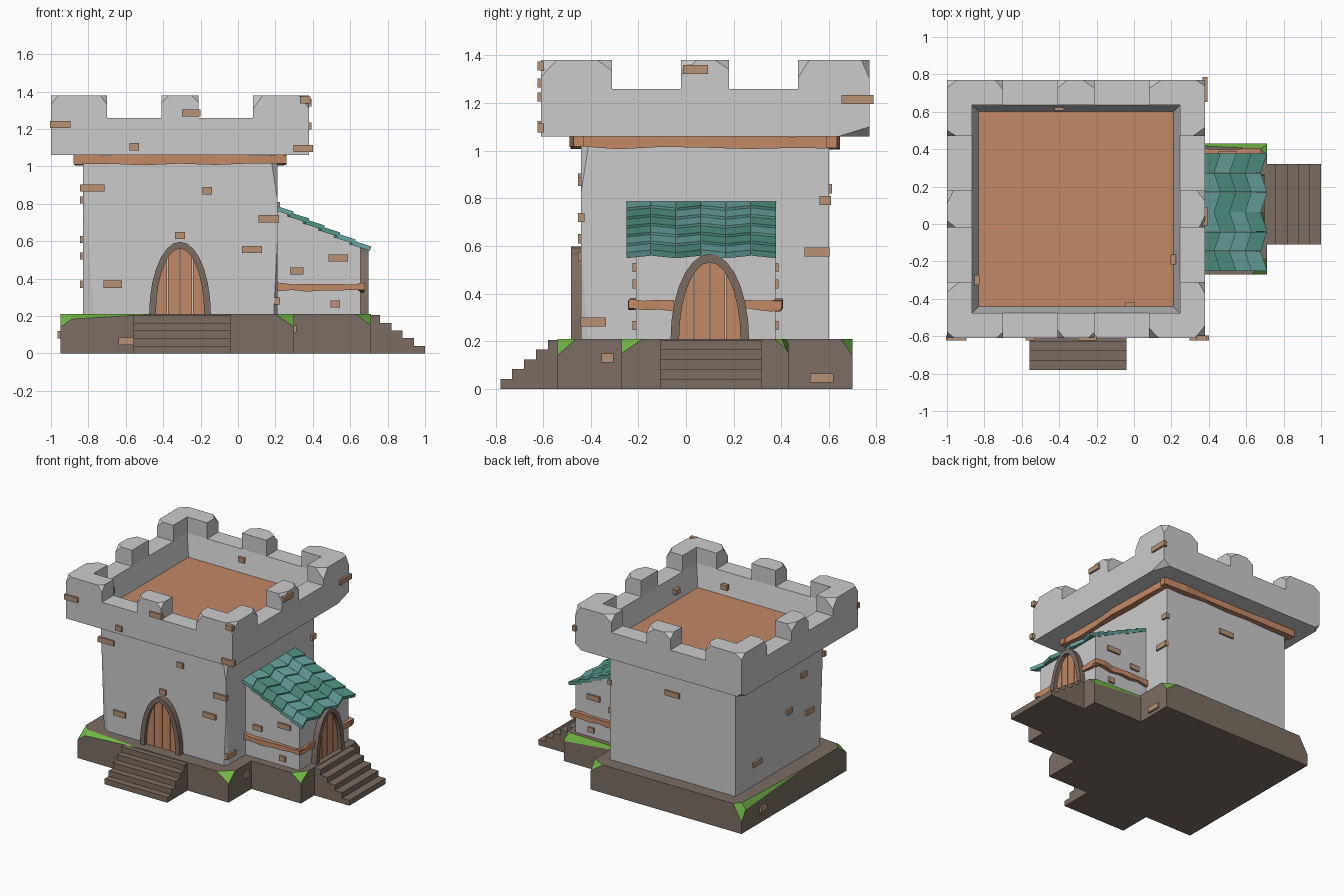
import bpy, bmesh, math, random
from mathutils import Vector as V

if "Cube" in bpy.data.objects:
    bpy.data.objects.remove(bpy.data.objects["Cube"])

random.seed(4)
R = random.uniform


def mat(name, r, g, b):
    m = bpy.data.materials.new(name)
    m.diffuse_color = (r, g, b, 1)
    m.use_nodes = True
    m.node_tree.nodes["Principled BSDF"].inputs["Base Color"].default_value = m.diffuse_color
    return m


EARTH = mat("earth", .20, .155, .125)
MOSS = mat("moss", .17, .49, .06)
WOOD = mat("wood", .54, .25, .13)
DARK = mat("dark_wood", .20, .15, .115)
BRICK = mat("brick", .48, .29, .17)
TEAL_A = mat("teal", .08, .30, .235)
TEAL_B = mat("light_teal", .14, .38, .36)


def make(name, parts, mats=(), chips=()):
    """Each part is a list of loops lofted together and capped.
    Each chip is (corner, inward size) and slices that corner off."""
    bm = bmesh.new()
    for loops in parts:
        rings = [[bm.verts.new(p) for p in l] for l in loops]
        n = len(rings[0])
        bm.faces.new(rings[0])
        bm.faces.new(rings[-1])
        for a, b in zip(rings, rings[1:]):
            for i in range(n):
                bm.faces.new((a[i], a[(i + 1) % n], b[(i + 1) % n], b[i]))
    for c, s in chips:
        no = -V((1 / s[0], 1 / s[1], 1 / s[2])).normalized()
        res = bmesh.ops.bisect_plane(bm, geom=bm.verts[:] + bm.edges[:] + bm.faces[:],
                                     plane_co=V(c) + V((s[0], 0, 0)), plane_no=no, clear_outer=True)
        cut = [g for g in res['geom_cut'] if isinstance(g, bmesh.types.BMEdge)]
        if cut:
            bmesh.ops.edgeloop_fill(bm, edges=cut, mat_nr=1 if len(mats) > 1 else 0)
    bmesh.ops.recalc_face_normals(bm, faces=bm.faces[:])
    me = bpy.data.meshes.new(name)
    bm.to_mesh(me)
    bm.free()
    for m in mats:
        me.materials.append(m)
    ob = bpy.data.objects.new(name, me)
    bpy.context.collection.objects.link(ob)
    return ob


def prism(pts, vec):
    return [[V(p) for p in pts], [V(p) + V(vec) for p in pts]]


def box(x0, x1, y0, y1, z0, z1):
    return prism([(x0, y0, z0), (x1, y0, z0), (x1, y1, z0), (x0, y1, z0)], (0, 0, z1 - z0))


CX, CY = -.31, .08


def square(h, z):
    return [V((CX + sx * h, CY + sy * h, z)) for sx, sy in ((-1, -1), (1, -1), (1, 1), (-1, 1))]


# earth plinths with mossy chipped corners
make("tower_base", [box(-.95, .30, -.54, .70, 0, .21)], [EARTH, MOSS], [
    ((-.95, -.54, .21), (.10, .10, -.07)), ((-.95, -.54, .21), (.5, .05, -.03)),
    ((.30, -.54, .21), (-.10, .08, -.07)), ((-.95, .70, .21), (.07, -.08, -.12)),
    ((-.95, .70, .21), (.03, -.7, -.05)), ((.30, .70, .21), (-.10, -.05, -.07))])
make("porch_base", [box(.25, .71, -.27, .43, 0, .21)], [EARTH, MOSS], [
    ((.71, -.27, .21), (-.08, .09, -.06)), ((.71, .43, .21), (-.06, -.06, -.05)),
    ((.71, .43, .21), (-.6, -.03, -.06))])


# stairs
def stair_profile(d0, d1, n=5):
    pts, step = [(d0, 0)], (d1 - d0) / n
    for i in range(n):
        z = .205 - .041 * i
        pts += [(d0 + step * i, z), (d0 + step * (i + 1), z)]
    return pts + [(d1, 0)]


make("front_stairs", [prism([(-.56, d, z) for d, z in stair_profile(-.53, -.78)], (.52, 0, 0))], [DARK])
make("side_stairs", [prism([(d, -.11, z) for d, z in stair_profile(.70, 1.0)], (0, .43, 0))], [DARK])

# tower walls with worn front corners
make("tower_body", [box(-.83, .21, -.44, .60, .19, 1.08)], (), [
    ((-.83, -.44, .19), (.06, .04, .85)), ((.21, -.44, 1.08), (-.04, .04, -.25)),
    ((.21, -.44, .19), (-.02, .03, .4))])

# parapet with sloping inner faces, then the roof floor
make("parapet", [[square(.69, 1.06), square(.69, 1.26), square(.555, 1.26), square(.52, 1.095)]], (), [
    ((.38, .77, 1.06), (-.05, -.13, .04)), ((-1, .77, 1.06), (.04, -.04, .03))])
make("roof_floor", [[square(.52, 1.08), square(.522, 1.10)]], [WOOD])


# merlons: one corner and one middle piece, repeated on four sides
def chip(x, y, sx, sy):
    return ((x, y, .12), (sx * R(.03, .07), sy * R(.03, .06), -R(.03, .08)))


for k in range(4):
    L = [(-.69, -.69), (-.39, -.69), (-.39, -.555), (-.555, -.555), (-.555, -.39), (-.69, -.39)]
    M = [(-.1, -.69), (.1, -.69), (.1, -.555), (-.1, -.555)]
    corner = make("corner_merlon", [prism([(x, y, 0) for x, y in L], (0, 0, .12))], (),
                  [chip(-.69, -.69, 1, 1), chip(-.39, -.69, -1, 1), chip(-.69, -.39, 1, -1)])
    middle = make("middle_merlon", [prism([(x, y, 0) for x, y in M], (0, 0, .12))], (),
                  [chip(-.1, -.69, 1, 1), chip(.1, -.69, -1, 1)])
    for o in (corner, middle):
        o.location = (CX, CY, 1.26)
        o.rotation_euler.z = k * math.pi / 2


# rough-hewn beams
def beam(p0, p1, out, z0, z1, n=6):
    p0, p1, out = V((*p0, 0)), V((*p1, 0)), V((*out, 0))
    loops = []
    for i in range(n + 1):
        p = p0.lerp(p1, i / n)
        a, b, w = z0 + R(0, .016), z1 - R(0, .012), out * R(.7, 1)
        loops.append([p + V((0, 0, a)), p + w + V((0, 0, a)), p + w + V((0, 0, b)), p + V((0, 0, b))])
    return loops


make("eaves_beams", [
    beam((-.88, -.43), (.26, -.43), (0, -.06), 1.005, 1.07),
    beam((-.88, .59), (.26, .59), (0, .06), 1.005, 1.07),
    beam((.20, -.47), (.20, .63), (.06, 0), 1.005, 1.07),
    beam((-.82, -.47), (-.82, .63), (-.06, 0), 1.005, 1.07)], [WOOD])

# lean-to porch
make("porch_walls", [prism([(.2, -.21, .19), (.655, -.21, .19), (.655, -.21, .57), (.2, -.21, .775)],
                           (0, .585, 0))])
make("porch_beams", [
    beam((.21, -.20), (.68, -.20), (0, -.045), .325, .38),
    beam((.21, .365), (.68, .365), (0, .045), .325, .38),
    beam((.645, -.24), (.645, -.05), (.035, 0), .325, .38, 3),
    beam((.645, .25), (.645, .40), (.035, 0), .325, .38, 3)], [WOOD])

# chevron roof tiles in two shades
tiles = ([], [])
for r in range(6):
    x0 = .2 + .083 * r
    for c in range(6):
        y0, y1 = -.25 + .105 * c, -.25 + .105 * (c + 1) - .002
        ja, jb = (.034 * ((c + e) % 2) for e in (0, 1))
        top = (0, 0) if r == 0 else (ja, jb)

        def z(x):
            return .79 - (x - .2) * .45 + (x - x0) * .13
        pts = [(x, y, z(x)) for x, y in ((x0 - top[0], y0), (x0 + .097 - ja, y0),
                                         (x0 + .097 - jb, y1), (x0 - top[1], y1))]
        tiles[random.randint(0, 1)].append(prism(pts, (-.006, 0, -.024)))
make("roof_tiles_dark", tiles[0], [TEAL_A])
make("roof_tiles_light", tiles[1], [TEAL_B])


# arched doors: place() maps (across, up, outward) to the wall
def door(prefix, h, place):
    w, t, n = .165, .036, 14
    ang = [math.pi * i / n for i in range(n + 1)]
    arc = [(w * math.cos(a), h * math.sin(a)) for a in ang]
    arc += [((w - t) * math.cos(a), (h - t) * math.sin(a)) for a in reversed(ang)]
    make(prefix + "_door_frame", [[[place(u, v, d) for u, v in arc] for d in (-.01, .042)]], [DARK])
    planks, wi = [], w - t + .004
    for i in range(4):
        a = -wi + 2 * wi * i / 4 + .002
        b = -wi + 2 * wi * (i + 1) / 4 - .002
        us = [b + (a - b) * j / 4 for j in range(5)]
        top = [(u, .012 + (h - t) * math.sqrt(max(0, 1 - (u / wi) ** 2))) for u in us]
        pts = [(a, 0), (b, 0)] + top
        planks.append([[place(u, v, d) for u, v in pts] for d in (-.01, .015)])
    make(prefix + "_door_planks", planks, [WOOD])


door("front", .39, lambda u, v, d: V((-.31 + u, -.44 - d, .207 + v)))
door("side", .36, lambda u, v, d: V((.655 + d, .10 + u, .207 + v)))

# accent bricks: (x, y, z, half length), lying along x or along y
along_x = [(-.78, -.44, .885, .065), (-.165, -.44, .87, .025), (.165, -.44, .72, .055),
           (.075, -.44, .555, .053), (-.67, -.44, .37, .05), (-.31, -.44, .63, .026),
           (-.6, -.54, .065, .04), (-.95, -.61, 1.225, .055), (.36, -.61, 1.355, .028),
           (.35, -.61, 1.095, .052), (-.25, -.61, 1.285, .05), (-.555, -.61, 1.105, .026),
           (.315, -.21, .44, .036), (.535, -.21, .51, .052), (.52, -.21, .265, .025),
           (.315, .375, .44, .036), (.5, .375, .51, .052), (.52, .375, .265, .025),
           (-.31, .60, .84, .06), (-.02, -.43, 1.17, .026), (-.4, .62, 1.19, .026)]
along_y = [(.21, .55, .575, .052), (.21, .585, .79, .025), (.21, -.39, .28, .053),
           (.38, .04, 1.34, .052), (.38, .72, 1.215, .067), (.30, -.33, .13, .025),
           (.30, .57, .045, .05), (-.83, -.20, .82, .03), (-.83, -.03, .61, .03),
           (-.83, -.27, .52, .045), (-.83, .35, .37, .05), (-.95, .45, .1, .035),
           (.21, -.19, 1.17, .026), (-.84, -.3, 1.19, .026)]
make("accent_bricks",
     [box(x - h, x + h, y - .014, y + .014, z - .019, z + .019) for x, y, z, h in along_x]
     + [box(x - .014, x + .014, y - h, y + h, z - .019, z + .019) for x, y, z, h in along_y], [BRICK])
